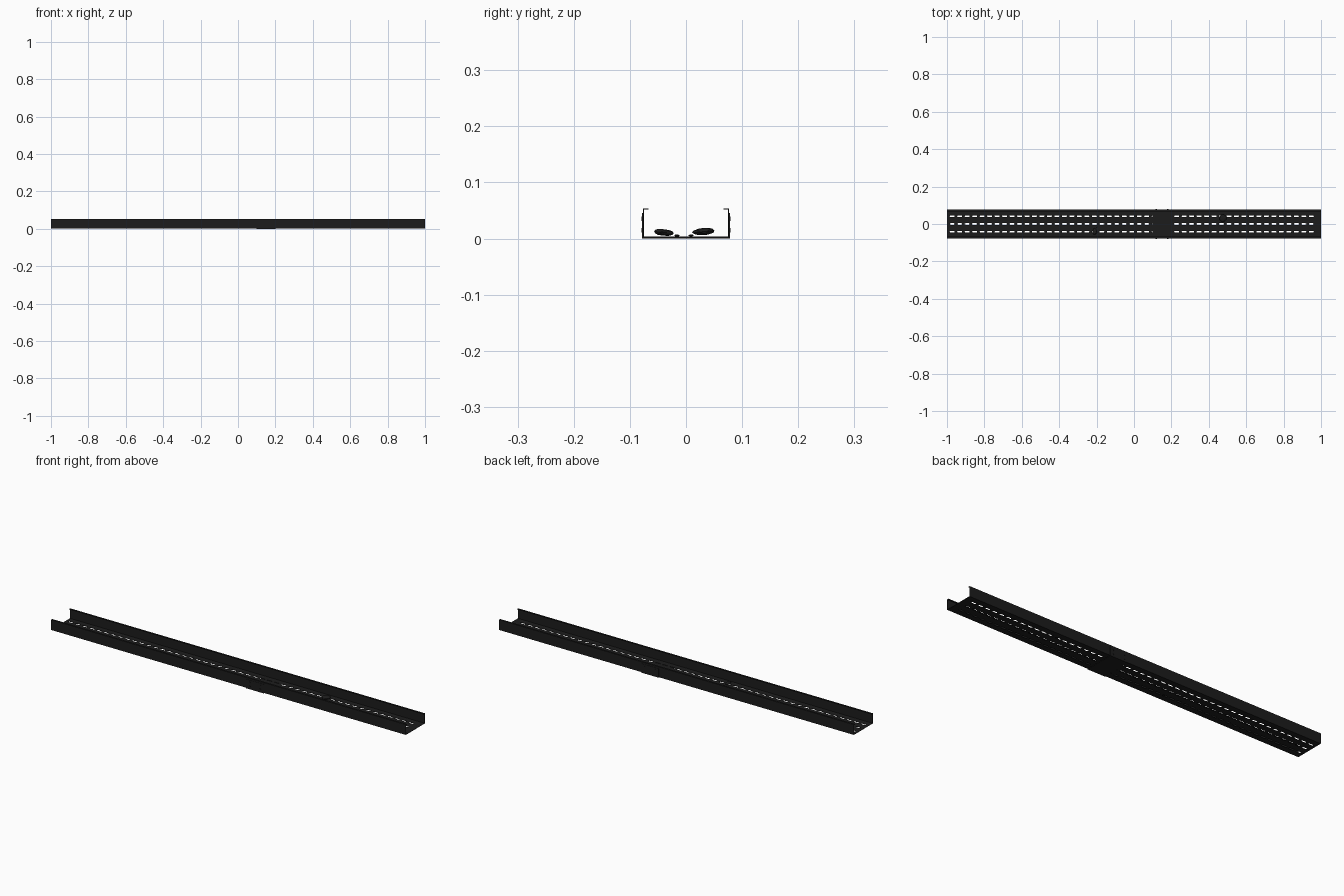
import bpy, bmesh, math, random
from mathutils import Vector, Matrix

if "Cube" in bpy.data.objects:
    bpy.data.objects.remove(bpy.data.objects["Cube"])

random.seed(4)
dark = bpy.data.materials.new("dark_metal")
dark.diffuse_color = (0.012, 0.012, 0.012, 1)
dark.use_nodes = True
dark.node_tree.nodes["Principled BSDF"].inputs["Base Color"].default_value = dark.diffuse_color


def finish(name, bm):
    bmesh.ops.recalc_face_normals(bm, faces=bm.faces)
    me = bpy.data.meshes.new(name)
    bm.to_mesh(me)
    bm.free()
    me.materials.append(dark)
    ob = bpy.data.objects.new(name, me)
    bpy.context.collection.objects.link(ob)
    return ob


def prism(bm, pts, direction):
    f = bm.faces.new([bm.verts.new(p) for p in pts])
    r = bmesh.ops.extrude_face_region(bm, geom=[f])
    moved = [v for v in r["geom"] if isinstance(v, bmesh.types.BMVert)]
    bmesh.ops.translate(bm, verts=moved, vec=direction)


def channel(name, half, x0, x1):
    # half profile on +y, mirrored to close the channel section
    full = half + [(-y, z) for y, z in reversed(half)]
    bm = bmesh.new()
    prism(bm, [(x0, y, z) for y, z in full], Vector((x1 - x0, 0, 0)))
    return finish(name, bm)


# Tray: flat base, side walls, inward lips
T = 0.0018
W, H, B = 0.0765, 0.054, 0.002
half_outer = [(W, B), (W, H), (0.067, H), (0.067, H - T),
              (W - T, H - T), (W - T, B + T)]
tray = channel("cable_tray", half_outer, -1, 1)

# Round-ended slots in three rows along the base
cut = bmesh.new()
R, L, PITCH = 0.0045, 0.027, 0.04
for y in (-0.042, 0, 0.042):
    for i in range(49):
        cx = -0.972 + i * PITCH
        pts = []
        for side, a0 in ((1, -90), (-1, 90)):
            for k in range(5):
                a = math.radians(a0 + k * 45)
                pts.append((cx + side * (L / 2 - R) + R * math.cos(a),
                            y + R * math.sin(a), -0.01))
        prism(cut, pts, Vector((0, 0, 0.02)))
cutter = finish("slot_cutter", cut)
cutter.hide_render = True
cutter.hide_viewport = True
mod = tray.modifiers.new("slots", "BOOLEAN")
mod.object = cutter
mod.operation = "DIFFERENCE"
mod.solver = "EXACT"

# Joint coupler wrapped around the outside of the tray
channel("joint_coupler", [(0.078, 0), (0.078, 0.046), (W, 0.046), (W, B)], 0.10, 0.20)

# Coupler bolts through both walls
bolts = bmesh.new()
for s in (-1, 1):
    for x in (0.12, 0.18):
        for z in (0.015, 0.035):
            m = Matrix.Translation((x, s * 0.0772, z)) @ Matrix.Rotation(math.pi / 2, 4, "X")
            bmesh.ops.create_cone(bolts, cap_ends=True, segments=10, radius1=0.004,
                                  radius2=0.004, depth=0.0036, matrix=m)
finish("coupler_bolts", bolts)


# Small loose pieces lying on the base
def debris(name, loc, size, tilt):
    bm = bmesh.new()
    bmesh.ops.create_icosphere(bm, subdivisions=2, radius=1)
    for v in bm.verts:
        v.co *= random.uniform(0.88, 1.05)
        v.co = Vector((v.co.x * size[0], v.co.y * size[1], v.co.z * size[2]))
    bmesh.ops.rotate(bm, verts=bm.verts, matrix=Matrix.Rotation(tilt, 3, "X"))
    bmesh.ops.translate(bm, verts=bm.verts, vec=loc)
    finish(name, bm)


debris("loose_piece_right", (0.475, 0.032, 0.0125), (0.02, 0.021, 0.007), 0.1)
debris("loose_piece_left", (-0.21, -0.04, 0.011), (0.012, 0.019, 0.006), -0.1)
debris("chip_right", (0.46, 0.009, 0.0055), (0.006, 0.005, 0.002), 0)
debris("chip_left", (-0.2, -0.016, 0.0055), (0.006, 0.005, 0.002), 0)
